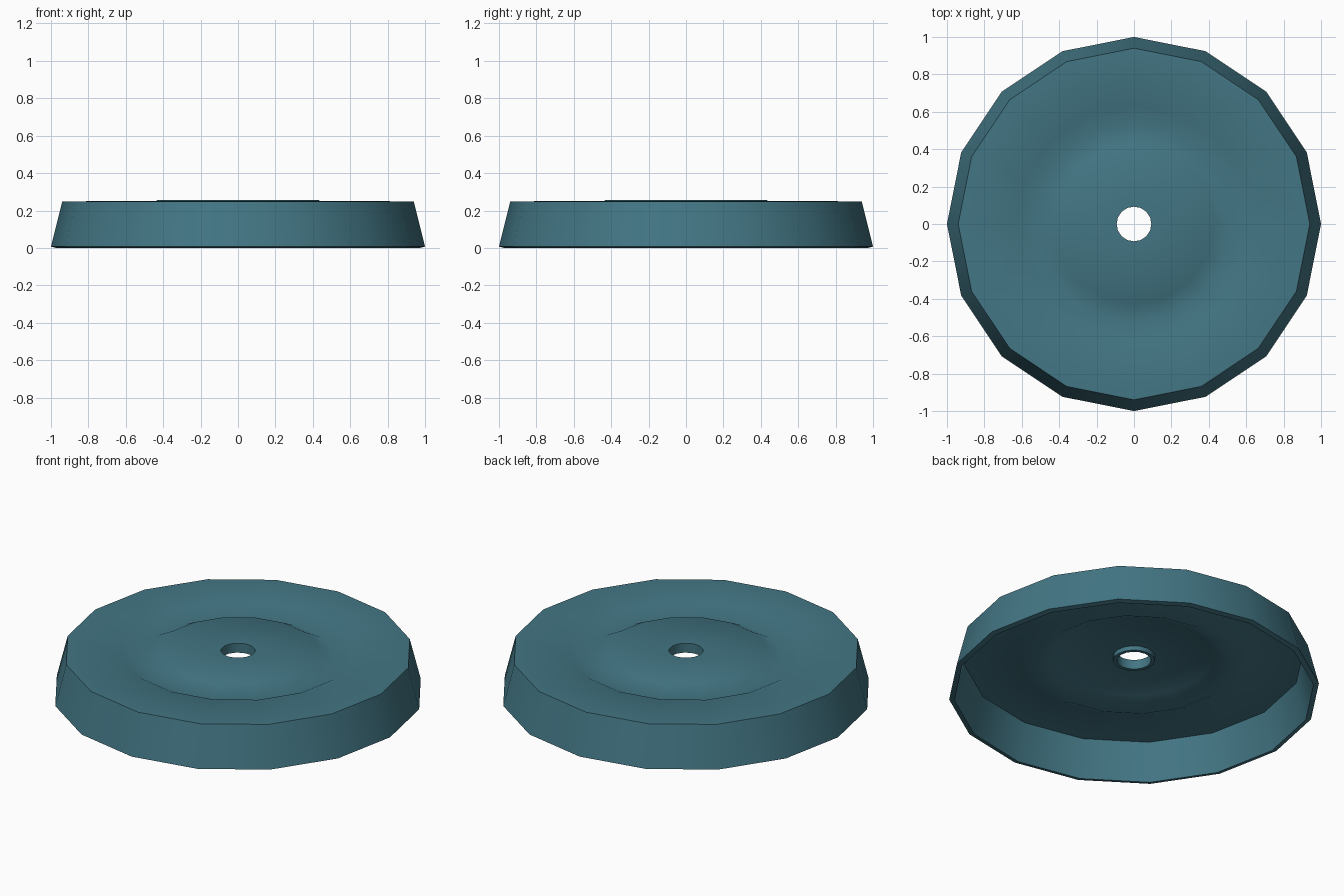
import bpy, bmesh, math

if "Cube" in bpy.data.objects:
    bpy.data.objects.remove(bpy.data.objects["Cube"])

SIDES = 16

# Closed cross-section (radius, height) of the hollow lid, outside then inside
profile = [
    (1.0, 0.007), (0.94, 0.248),                   # tapered outer wall
    (0.63, 0.252), (0.53, 0.203), (0.43, 0.256), (0.093, 0.256),  # top with ring groove
    (0.093, 0.2), (0.113, 0.2), (0.113, 0.226),    # collar of the hole
    (0.425, 0.226), (0.53, 0.173), (0.635, 0.222), (0.917, 0.218),  # ceiling
    (0.971, 0.0),                                  # inner wall to rim
]


def lathe(name, pts):
    bm = bmesh.new()
    rings = []
    for i in range(SIDES):
        a = 2 * math.pi * i / SIDES
        rings.append([bm.verts.new((r * math.cos(a), r * math.sin(a), z)) for r, z in pts])
    n = len(pts)
    for i in range(SIDES):
        p, q = rings[i], rings[(i + 1) % SIDES]
        for j in range(n):
            k = (j + 1) % n
            bm.faces.new((p[j], q[j], q[k], p[k]))
    bmesh.ops.recalc_face_normals(bm, faces=bm.faces)
    me = bpy.data.meshes.new(name)
    bm.to_mesh(me)
    bm.free()
    ob = bpy.data.objects.new(name, me)
    bpy.context.collection.objects.link(ob)
    return ob


# Lid shell with centre hole
lid = lathe("lid", profile)
mat = bpy.data.materials.new("teal")
mat.diffuse_color = (0.055, 0.18, 0.23, 1)
mat.use_nodes = True
mat.node_tree.nodes["Principled BSDF"].inputs["Base Color"].default_value = mat.diffuse_color
lid.data.materials.append(mat)
bpy.context.view_layer.objects.active = lid
lid.select_set(True)
bpy.ops.object.shade_smooth_by_angle(angle=math.radians(60))
